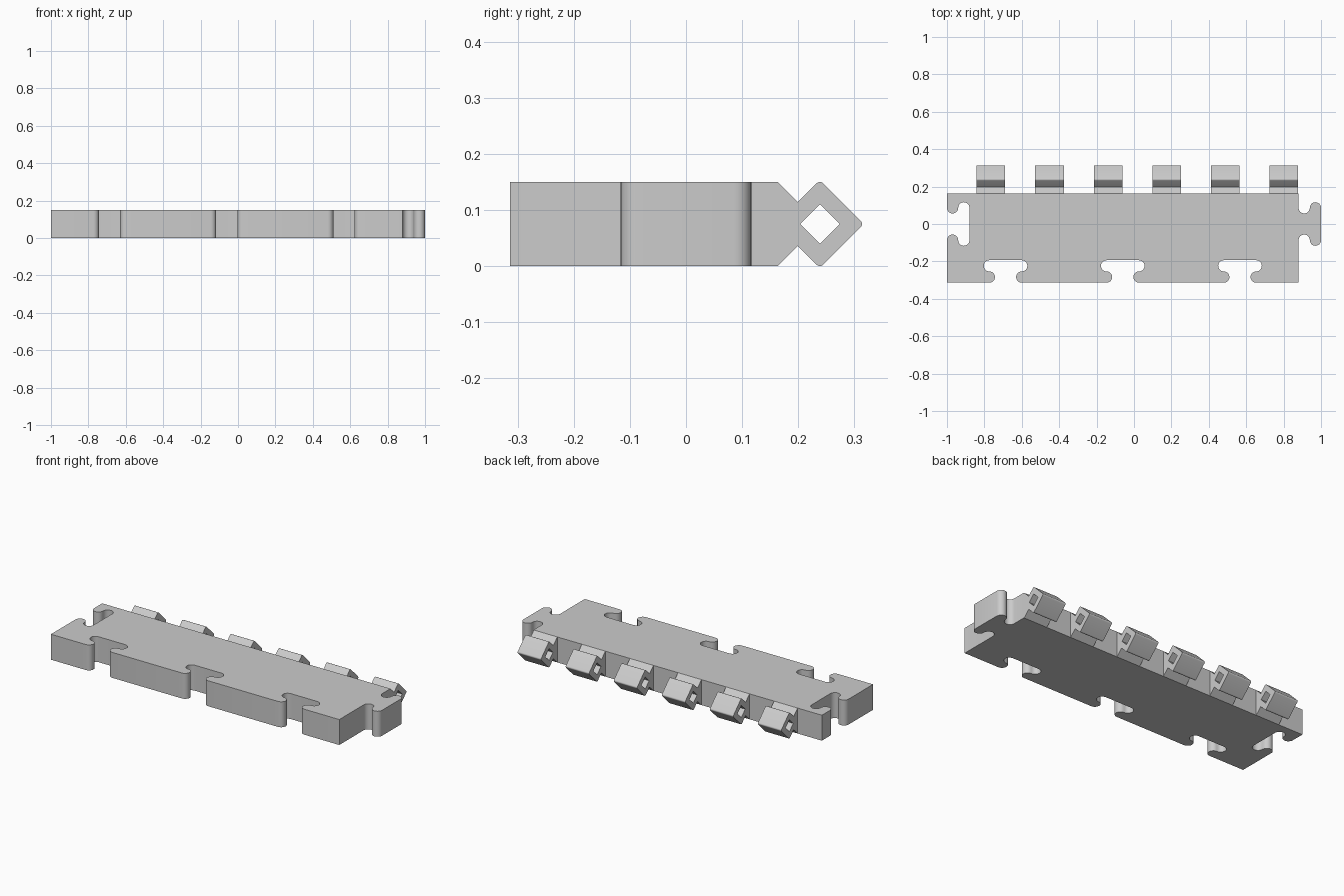
import bpy, bmesh
from math import cos, sin, radians
from mathutils import Matrix

old = bpy.data.objects.get("Cube")
if old:
    bpy.data.objects.remove(old, do_unlink=True)

HEIGHT = 0.15
LEFT, RIGHT = -1.0, 0.88
FRONT, BACK = -0.3137, 0.163

grey = bpy.data.materials.new("plain_grey")
grey.use_nodes = True
colour = (0.6, 0.6, 0.6, 1)
grey.diffuse_color = colour
grey.node_tree.nodes["Principled BSDF"].inputs["Base Color"].default_value = colour


def arc(cx, cy, r, start, end, steps=12):
    angles = [radians(start + (end - start) * i / steps) for i in range(steps + 1)]
    return [(cx + r * cos(a), cy + r * sin(a)) for a in angles]


def prism(name, loops, depth, matrix=Matrix()):
    """Fill closed 2D loops (inner loops become holes) and extrude them."""
    bm = bmesh.new()
    for loop in loops:
        vs = [bm.verts.new((x, y, 0)) for x, y in loop]
        for a, b in zip(vs, vs[1:] + vs[:1]):
            bm.edges.new((a, b))
    bmesh.ops.triangle_fill(bm, edges=bm.edges[:], use_beauty=True)
    ext = bmesh.ops.extrude_face_region(bm, geom=bm.faces[:], use_keep_orig=True)
    top = [g for g in ext["geom"] if isinstance(g, bmesh.types.BMVert)]
    bmesh.ops.translate(bm, verts=top, vec=(0, 0, depth))
    bmesh.ops.recalc_face_normals(bm, faces=bm.faces[:])
    bm.transform(matrix)
    mesh = bpy.data.meshes.new(name)
    bm.to_mesh(mesh)
    bm.free()
    mesh.materials.append(grey)
    ob = bpy.data.objects.new(name, mesh)
    bpy.context.collection.objects.link(ob)
    return ob


# Joint outline: u runs along the edge, v away from it; used as tab and socket
R, LOBE = 0.03, 0.0865
half = arc(-LOBE, R, R, -90, 90)
half += arc(-LOBE, 3 * R, R, 270, 90)[1:]
joint = half + [(-u, v) for u, v in reversed(half)]

# Base plate: front sockets, right-hand edge tab, left-hand edge socket
middle, width = (LEFT + RIGHT) / 2, RIGHT - LEFT
outline = [(LEFT, FRONT)]
for i in (-1, 0, 1):
    outline += [(middle + i * width / 3 + u, FRONT + v) for u, v in joint]
outline.append((RIGHT, FRONT))
outline += [(RIGHT + v, u) for u, v in joint]
outline += [(RIGHT, BACK), (LEFT, BACK)]
outline += [(LEFT + v, -u) for u, v in joint]
parts = [prism("base_plate", [outline], HEIGHT)]

# Hinge knuckle side profile: tapered neck, rounded diamond, diamond hole
CY, CZ, REACH, ROUND = 0.2387, HEIGHT / 2, 0.0665, 0.0085
neck_y, neck_h = 0.1991, 0.0389
profile = [(BACK, 0), (neck_y, CZ - neck_h)]
for d in (-90, 0, 90):
    profile += arc(CY + REACH * cos(radians(d)), CZ + REACH * sin(radians(d)),
                   ROUND, d - 45, d + 45, 6)
profile += [(neck_y, CZ + neck_h), (BACK, HEIGHT)]
hole = arc(CY, CZ, 0.0355, 0, 270, 3)

# Row of knuckles along the back edge
turn = Matrix(((0, 0, 1, 0), (1, 0, 0, 0), (0, 1, 0, 0), (0, 0, 0, 1)))
KNUCKLE = 0.153
for i in range(6):
    x = -0.765 + i * width / 6 - KNUCKLE / 2
    parts.append(prism(f"hinge_knuckle_{i + 1}", [profile, hole], KNUCKLE,
                       Matrix.Translation((x, 0, 0)) @ turn))

# Smooth the rounded walls, keep corners crisp
bpy.ops.object.select_all(action='DESELECT')
for ob in parts:
    ob.select_set(True)
bpy.context.view_layer.objects.active = parts[0]
bpy.ops.object.shade_smooth_by_angle(angle=radians(30))
